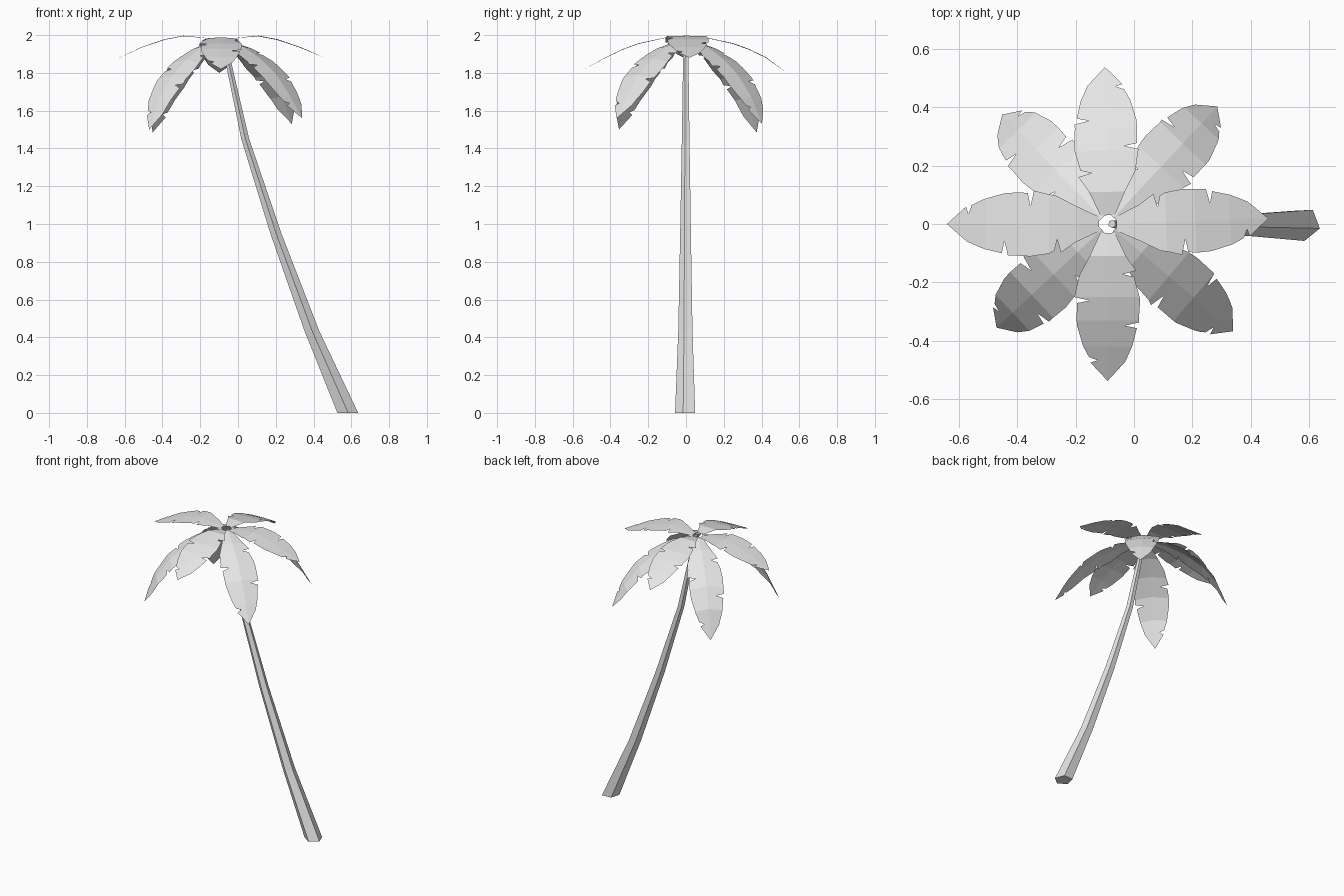
import bpy, bmesh
from math import sin, cos, radians, hypot
from mathutils import Vector

cube = bpy.data.objects.get("Cube")
if cube:
    bpy.data.objects.remove(cube)

grey = bpy.data.materials.new("plain_grey")
grey.use_nodes = True
grey.diffuse_color = (0.8, 0.8, 0.8, 1)
grey.node_tree.nodes["Principled BSDF"].inputs["Base Color"].default_value = (0.8, 0.8, 0.8, 1)


def finish(bm, name):
    mesh = bpy.data.meshes.new(name)
    bm.to_mesh(mesh)
    bm.free()
    mesh.materials.append(grey)
    obj = bpy.data.objects.new(name, mesh)
    bpy.context.collection.objects.link(obj)
    return obj


def interpolate(points, t):
    """Linear lookup in a list of (t, value...) rows."""
    for a, b in zip(points, points[1:]):
        if t <= b[0]:
            f = (t - a[0]) / (b[0] - a[0])
            return [p + (q - p) * f for p, q in zip(a[1:], b[1:])]
    return list(points[-1][1:])


# Leaning five-sided trunk: (x, z, radius) of each ring
bm = bmesh.new()
rings = []
for x, z, r in [(0.58, 0, 0.058), (0.39, 0.435, 0.041), (0.20, 0.95, 0.031),
                (0.038, 1.45, 0.022), (-0.075, 1.965, 0.014)]:
    angles = [radians(-87 + 72 * i) for i in range(5)]
    rings.append([bm.verts.new((x + r * cos(a), r * sin(a), z)) for a in angles])
for low, high in zip(rings, rings[1:]):
    for i in range(5):
        j = (i + 1) % 5
        bm.faces.new((low[i], low[j], high[j], high[i]))
bm.faces.new(rings[0][::-1])
bm.faces.new(rings[-1])
finish(bm, "trunk")

# Half width along the leaf, and where the slits sit on each side
WIDTH = [(0.06, 0.025), (0.2, 0.062), (0.32, 0.098), (0.47, 0.111), (0.63, 0.105),
         (0.76, 0.085), (0.87, 0.06), (1, 0)]
SLITS = {1: (0.31, 0.63), -1: (0.47, 0.86)}


def make_leaf(name, angle, path, fold):
    """Bend a slit leaf along a (radius, height) path and turn it around the crown."""
    arc = [0]
    for (r0, z0), (r1, z1) in zip(path, path[1:]):
        arc.append(arc[-1] + hypot(r1 - r0, z1 - z0))
    spine = [(0.06 + 0.94 * a / arc[-1], r, z) for a, (r, z) in zip(arc, path)]
    spine[-1] = (1, *path[-1])
    out = Vector((cos(radians(angle)), sin(radians(angle)), 0))
    across = Vector((-out.y, out.x, 0))
    crown = Vector((-0.09, 0, 0))
    bm = bmesh.new()
    for side, slits in SLITS.items():
        # Edge line of this half, with a narrow notch at each slit
        stations = {row[0] for row in spine + WIDTH}
        stations = {t for t in stations if all(abs(t - s) > 0.025 for s in slits)}
        edge = [(t, interpolate(WIDTH, t)[0]) for t in stations]
        for s in slits:
            w = interpolate(WIDTH, s)[0]
            edge += [(s - 0.022, w * 1.03), (s, w * 0.55), (s + 0.016, w * 0.95)]
        previous = None
        for t, w in sorted(edge):
            r, z = interpolate(spine, t)
            mid = crown + out * r + Vector((0, 0, z))
            rim = mid + across * side * w - Vector((0, 0, fold * w))
            pair = (bm.verts.new(mid), bm.verts.new(rim))
            if previous:
                loop = (previous[0], previous[1], pair[1], pair[0])
                bm.faces.new(loop if side < 0 else loop[::-1])
            previous = pair
    bmesh.ops.remove_doubles(bm, verts=bm.verts, dist=0.0005)
    finish(bm, name)


# Four spreading leaves and four drooping ones between them
flat = [(0.03, 1.973), (0.10, 1.988), (0.20, 1.997), (0.30, 1.978), (0.42, 1.937)]
arched = [(0.03, 1.975), (0.11, 1.987), (0.25, 1.957), (0.33, 1.928), (0.42, 1.885)]
droop = [(0.03, 1.975), (0.15, 1.94), (0.27, 1.875), (0.38, 1.79), (0.475, 1.675)]

for name, angle, path, tip in [
        ("left_leaf", 2, flat, (0.55, 1.88)),
        ("right_leaf", 180, flat, (0.55, 1.875)),
        ("back_leaf", 91, arched, (0.537, 1.80)),
        ("front_leaf", 270, arched, (0.537, 1.82))]:
    make_leaf(name, angle, path + [tip], 0.03)

for name, angle, tip in [
        ("front_left_leaf", -40.5, (0.565, 1.56)),
        ("back_left_leaf", 47, (0.55, 1.53)),
        ("front_right_leaf", 223, (0.52, 1.50)),
        ("back_right_leaf", 134, (0.52, 1.485))]:
    scale = tip[0] / 0.555
    bent = [(r * scale, z - (0.02 * r if scale < 0.96 else 0)) for r, z in droop]
    make_leaf(name, angle, bent + [tip], 0.15)
